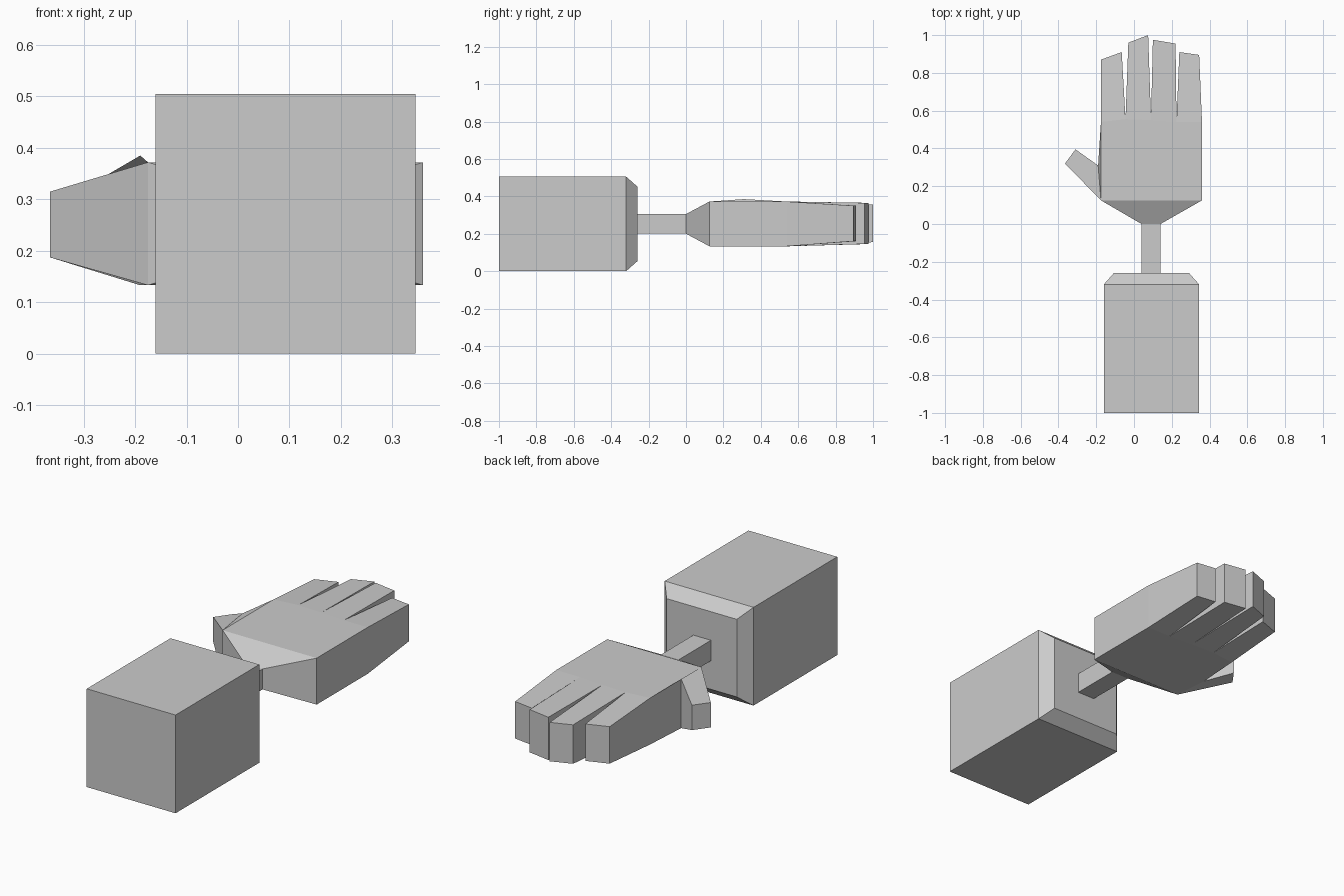
import bpy
import bmesh
from mathutils import Vector

cube = bpy.data.objects.get("Cube")
if cube:
    bpy.data.objects.remove(cube, do_unlink=True)

grey = bpy.data.materials.new("plain_grey")
grey.use_nodes = True
grey.diffuse_color = (0.6, 0.6, 0.6, 1)
grey.node_tree.nodes["Principled BSDF"].inputs["Base Color"].default_value = (0.6, 0.6, 0.6, 1)


def add_object(name, bm):
    bmesh.ops.recalc_face_normals(bm, faces=bm.faces)
    mesh = bpy.data.meshes.new(name)
    bm.to_mesh(mesh)
    bm.free()
    mesh.materials.append(grey)
    obj = bpy.data.objects.new(name, mesh)
    bpy.context.collection.objects.link(obj)


def add_box(bm, low, high):
    low, high = Vector(low), Vector(high)
    verts = bmesh.ops.create_cube(bm, size=1)["verts"]
    bmesh.ops.scale(bm, vec=high - low, verts=verts)
    bmesh.ops.translate(bm, vec=(low + high) / 2, verts=verts)


def add_panels(bm, panels):
    """Thicken plan outlines of (x, y, bottom, top); shared borders get no wall."""
    made = {}

    def vert(x, y, z):
        if (x, y, z) not in made:
            made[x, y, z] = bm.verts.new((x, y, z))
        return made[x, y, z]

    def borders(panel):
        return zip(panel, panel[1:] + panel[:1])

    used = {edge for panel in panels for edge in borders(panel)}
    for panel in panels:
        bm.faces.new([vert(x, y, top) for x, y, bottom, top in panel])
        bm.faces.new([vert(x, y, bottom) for x, y, bottom, top in reversed(panel)])
        for a, b in borders(panel):
            if (b, a) not in used:
                bm.faces.new([vert(a[0], a[1], a[2]), vert(b[0], b[1], b[2]),
                              vert(b[0], b[1], b[3]), vert(a[0], a[1], a[3])])


# Handle block with a chamfered end toward the hand
bm = bmesh.new()
add_box(bm, (-0.16, -1, 0), (0.345, -0.32, 0.505))
bm.normal_update()
end = max(bm.faces, key=lambda f: f.normal.y)
bmesh.ops.inset_region(bm, faces=[end], thickness=0.075)
bmesh.ops.translate(bm, vec=(0, 0.06, 0), verts=end.verts)
add_object("handle_block", bm)

# Thin rod joining the block to the hand
bm = bmesh.new()
add_box(bm, (0.04, -0.26, 0.2), (0.14, 0, 0.305))
add_object("wrist_rod", bm)

# Hand outline points
wrist = [(0.04, 0, 0.2, 0.305), (0.14, 0, 0.2, 0.305)]
heel_left, heel_right = (0.36, 0.125, 0.133, 0.372), (-0.175, 0.125, 0.133, 0.372)
crotch = (-0.19, 0.31, 0.133, 0.385)
thumb_tip = [(-0.31, 0.395, 0.187, 0.315), (-0.365, 0.32, 0.187, 0.315)]
knuckles = [(x, y, 0.133, 0.372) for x, y in
            [(-0.175, 0.54), (-0.045, 0.555), (0.09, 0.55), (0.225, 0.54), (0.36, 0.54)]]
# Finger tips: right x, right y, left x, left y, bottom, top
tips = [(-0.175, 0.87, -0.065, 0.91, 0.16, 0.35),
        (-0.03, 0.96, 0.075, 1.0, 0.155, 0.355),
        (0.1, 0.975, 0.22, 0.955, 0.145, 0.365),
        (0.24, 0.91, 0.345, 0.895, 0.16, 0.35)]

# Wrist taper, palm, thumb root and thumb
panels = [wrist + [heel_left, heel_right],
          [heel_right, heel_left] + knuckles[::-1],
          [heel_right, knuckles[0], crotch],
          [heel_right, crotch] + thumb_tip]
# Four tapering fingers
for base_r, base_l, (rx, ry, lx, ly, bottom, top) in zip(knuckles, knuckles[1:], tips):
    panels.append([base_r, base_l, (lx, ly, bottom, top), (rx, ry, bottom, top)])

bm = bmesh.new()
add_panels(bm, panels)
add_object("hand", bm)
